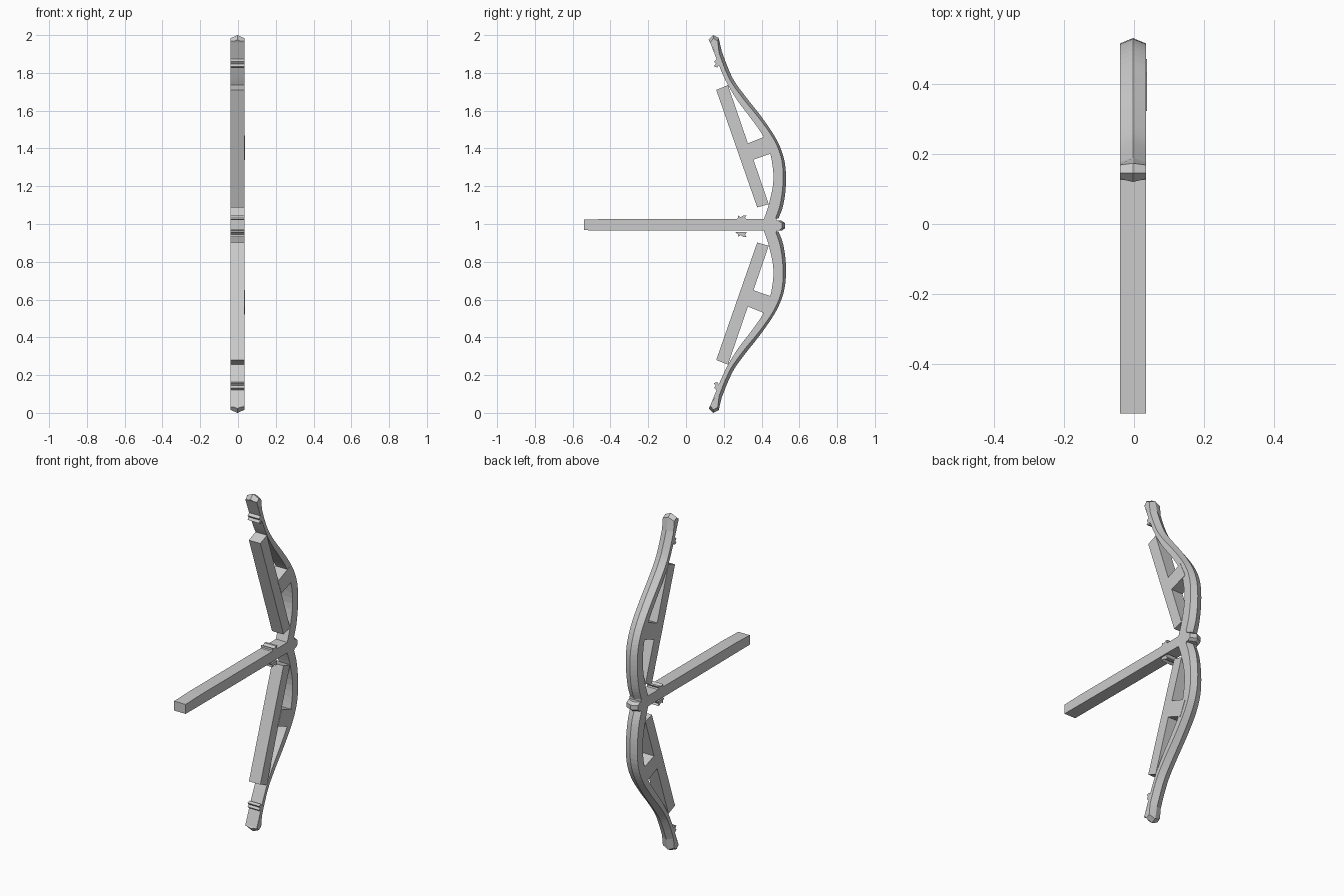
import bpy
from mathutils import Vector

if "Cube" in bpy.data.objects:
    bpy.data.objects.remove(bpy.data.objects["Cube"])

CX, W = -0.003, 0.0375      # centre and half width of the flat body


def make(name, verts, faces):
    me = bpy.data.meshes.new(name)
    me.from_pydata(verts, [], faces)
    ob = bpy.data.objects.new(name, me)
    bpy.context.collection.objects.link(ob)
    bpy.context.view_layer.objects.active = ob
    bpy.ops.object.select_all(action='DESELECT')
    ob.select_set(True)
    bpy.ops.object.mode_set(mode='EDIT')
    bpy.ops.mesh.select_all(action='SELECT')
    bpy.ops.mesh.normals_make_consistent(inside=False)
    bpy.ops.object.mode_set(mode='OBJECT')
    return ob


def flip(z, lower):
    return 1.99 + max(0, z - 1.8) * 0.05 - z if lower else z


def prism(name, pts, lower=False, x0=CX - W, x1=CX + W):
    """Side-view (y, z) outline extruded across the width."""
    n = len(pts)
    verts = [(x, y, flip(z, lower)) for x in (x0, x1) for y, z in pts]
    faces = [tuple(range(n)), tuple(range(n, 2 * n))]
    faces += [(i, (i + 1) % n, n + (i + 1) % n, n + i) for i in range(n)]
    return make(name, verts, faces)


def smooth_path(pts, steps=4):
    """Catmull-Rom through the points."""
    p = [Vector(q) for q in pts]
    out = []
    for i in range(len(p) - 1):
        a, b, c, d = p[max(i - 1, 0)], p[i], p[i + 1], p[min(i + 2, len(p) - 1)]
        for k in range(steps):
            t = k / steps
            out.append(0.5 * (2 * b + (c - a) * t + (2 * a - 5 * b + 4 * c - d) * t * t
                              + (3 * b - a - 3 * c + d) * t ** 3))
    return out + [p[-1]]


def ridged(name, inner, outer, lower=False, drop=0.017):
    """Strip with flat sides and a ridged outer edge."""
    verts, faces = [], []
    for i, o in zip(inner, outer):
        s = o - (o - i).normalized() * drop
        for x, q in ((-W, i), (W, i), (W, s), (0, o), (-W, s)):
            verts.append((CX + x, q.x, flip(q.y, lower)))
    n = len(inner)
    for r in range(n - 1):
        for k in range(5):
            a, b = r * 5 + k, r * 5 + (k + 1) % 5
            faces.append((a, b, b + 5, a + 5))
    faces += [(0, 1, 2, 3, 4), tuple(range(5 * n - 5, 5 * n))]
    return make(name, verts, faces)


INNER = [(.41, 1.02), (.44, 1.11), (.463, 1.237), (.447, 1.37), (.412, 1.46),
         (.347, 1.555), (.275, 1.65), (.22, 1.74), (.187, 1.81), (.155, 1.89)]
OUTER = [(.49, 1.03), (.515, 1.10), (.529, 1.21), (.522, 1.33), (.483, 1.44),
         (.405, 1.56), (.315, 1.675), (.257, 1.755), (.223, 1.825), (.189, 1.915)]
# the ridge wraps round the rounded tip
TIP_IN = [Vector(p) for p in ((.150, 1.91), (.145, 1.93), (.142, 1.935))]
TIP_OUT = [Vector(p) for p in ((.173, 1.985), (.145, 2.0), (.12, 1.975))]

for lower in (False, True):
    tag = "lower" if lower else "upper"
    # curved limb
    ridged(tag + "_limb", smooth_path(INNER) + TIP_IN, smooth_path(OUTER) + TIP_OUT, lower)
    prism(tag + "_limb_tip_cheek", [(.155, 1.89), (.142, 1.935), (.125, 1.968)], lower)
    # straight brace and the strut joining it to the limb
    prism(tag + "_brace", [(.16, 1.71), (.222, 1.735), (.438, 1.105), (.377, 1.088)], lower)
    prism(tag + "_strut", [(.322, 1.425), (.43, 1.468), (.47, 1.38), (.355, 1.34)], lower,
          x1=CX + W + .002)
    # string catch near the tip
    prism(tag + "_catch", [(.165, 1.875), (.148, 1.86), (.158, 1.848), (.147, 1.835),
                           (.165, 1.828), (.175, 1.842), (.19, 1.835), (.18, 1.88)], lower)

# hub, ridged grip and long stock
prism("hub", [(.41, 1.025), (.48, 1.032), (.48, .958), (.41, .965)])
grip_z = (.965, .978, 1.005, 1.018)
ridged("grip", [Vector((.46, z)) for z in grip_z],
       [Vector((y, z)) for y, z in zip((.508, .525, .525, .505), grip_z)])
prism("stock", [(-.54, .967), (-.54, 1.023), (-.40, 1.027), (.43, 1.027), (.43, .965), (-.07, .965)])

# notched collar above and below the stock
COLLAR = [(.262, 1.02), (.275, 1.032), (.275, 1.045), (.29, 1.036), (.305, 1.046),
          (.32, 1.045), (.313, 1.034), (.322, 1.02)]
prism("collar_top", COLLAR)
prism("collar_bottom", [(y, z + .013) for y, z in COLLAR], lower=True)
